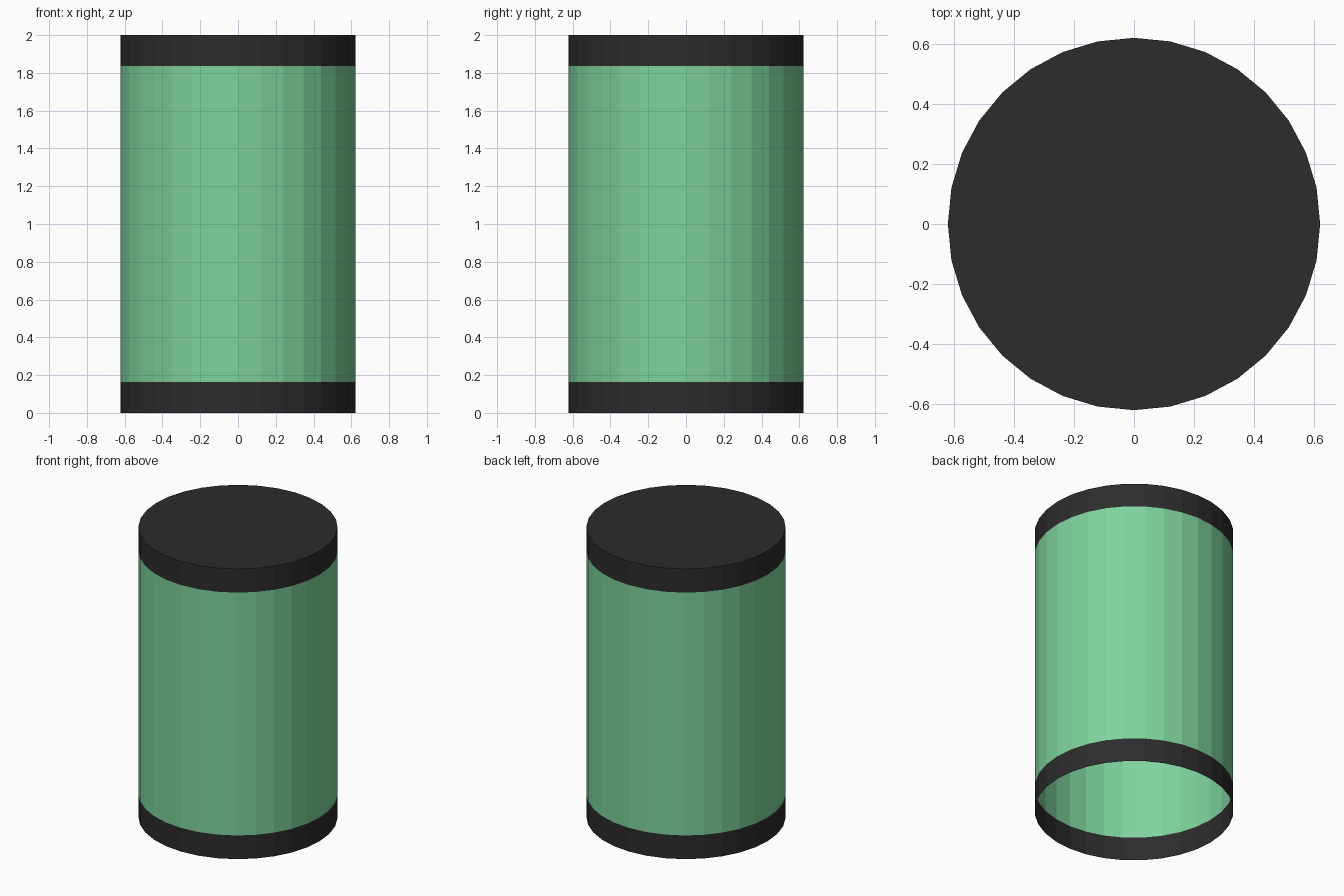
import bpy, bmesh
from math import cos, sin, tau

if "Cube" in bpy.data.objects:
    bpy.data.objects.remove(bpy.data.objects["Cube"])

SIDES, RADIUS, HEIGHT, BAND = 32, 0.622, 2.0, 0.163


def material(name, color):
    mat = bpy.data.materials.new(name)
    mat.diffuse_color = color
    mat.use_nodes = True
    mat.node_tree.nodes["Principled BSDF"].inputs["Base Color"].default_value = mat.diffuse_color
    return mat


def tube(name, z0, z1, mat, lid=False):
    """Flat-sided open tube, optionally closed at the top."""
    bm = bmesh.new()
    rings = [[bm.verts.new((RADIUS * cos(tau * i / SIDES), RADIUS * sin(tau * i / SIDES), z))
              for i in range(SIDES)] for z in (z0, z1)]
    low, high = rings
    for i in range(SIDES):
        j = (i + 1) % SIDES
        bm.faces.new((low[i], low[j], high[j], high[i]))
    if lid:
        bm.faces.new(high)
    mesh = bpy.data.meshes.new(name)
    bm.to_mesh(mesh)
    bm.free()
    mesh.materials.append(mat)
    obj = bpy.data.objects.new(name, mesh)
    bpy.context.collection.objects.link(obj)
    return obj


black = material("black", (0.025, 0.025, 0.025, 1))
green = material("green", (0.21, 0.65, 0.34, 1))

# Open-bottomed canister: dark base ring, green wall, dark closed lid
tube("base_band", 0, BAND, black)
tube("wall", BAND, HEIGHT - BAND, green)
tube("lid", HEIGHT - BAND, HEIGHT, black, lid=True)
